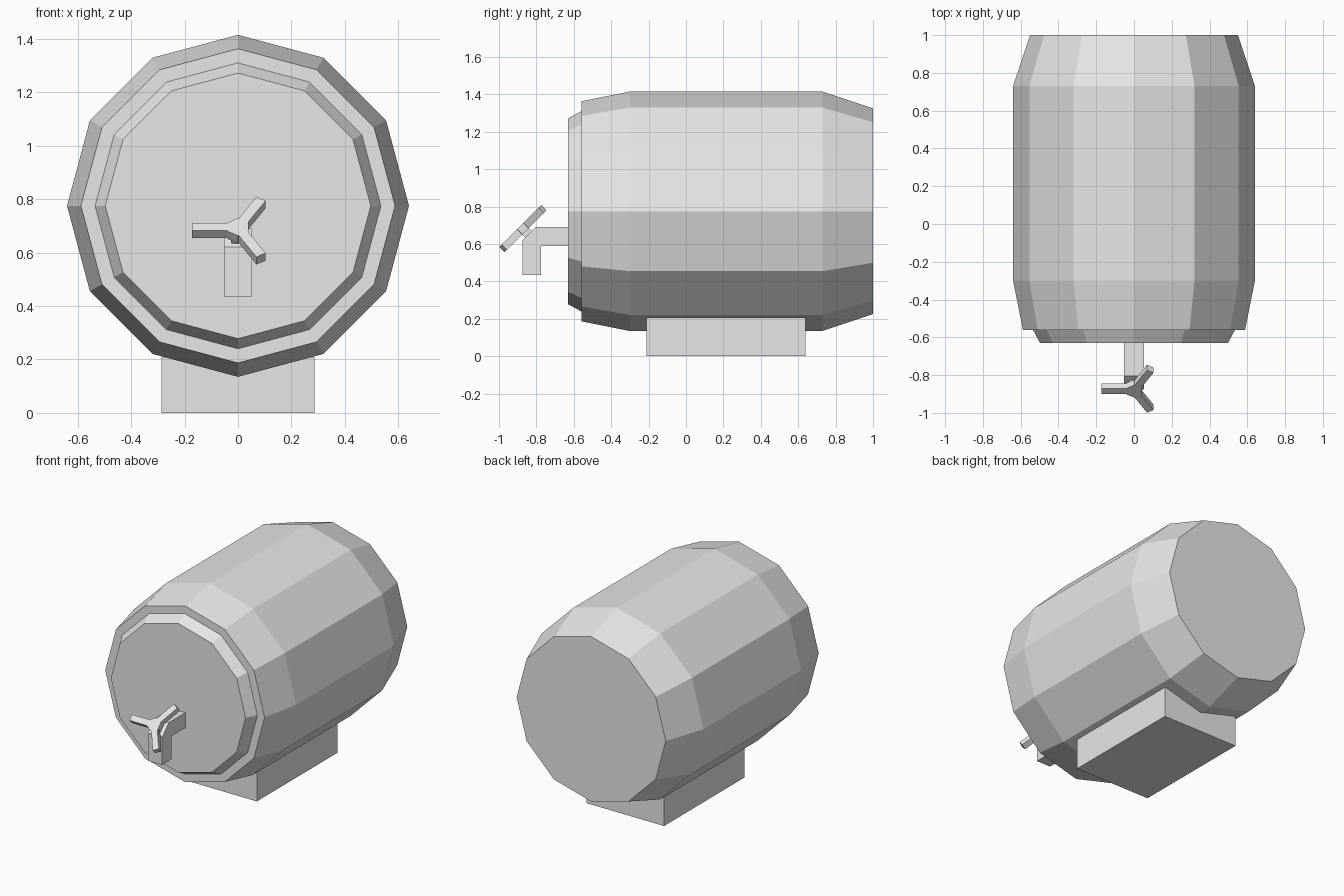
import bpy, bmesh, math
from mathutils import Matrix, Vector

default = bpy.data.objects.get("Cube")
if default:
    bpy.data.objects.remove(default, do_unlink=True)

grey = bpy.data.materials.new("light_grey")
grey.use_nodes = True
grey.diffuse_color = (0.8, 0.8, 0.8, 1)
grey.node_tree.nodes["Principled BSDF"].inputs["Base Color"].default_value = (0.8, 0.8, 0.8, 1)


def finish(name, bm, matrix=Matrix()):
    bmesh.ops.recalc_face_normals(bm, faces=bm.faces)
    mesh = bpy.data.meshes.new(name)
    bm.to_mesh(mesh)
    bm.free()
    mesh.materials.append(grey)
    obj = bpy.data.objects.new(name, mesh)
    obj.matrix_world = matrix
    bpy.context.collection.objects.link(obj)
    return obj


def box(name, low, high, matrix=Matrix()):
    low, high = Vector(low), Vector(high)
    bm = bmesh.new()
    bmesh.ops.create_cube(bm, size=1)
    for v in bm.verts:
        v.co = (low + high) / 2 + v.co * (high - low)
    return finish(name, bm, matrix)


def lathe(name, profile, sides, matrix):
    """Turn (height, radius) pairs around local z and cap both ends."""
    bm = bmesh.new()
    rings = []
    for h, r in profile:
        angles = [2 * math.pi * i / sides for i in range(sides)]
        rings.append([bm.verts.new((r * math.sin(a), r * math.cos(a), h)) for a in angles])
    for a, b in zip(rings, rings[1:]):
        for i in range(sides):
            j = (i + 1) % sides
            bm.faces.new((a[i], a[j], b[j], b[i]))
    bm.faces.new(rings[0])
    bm.faces.new(rings[-1])
    return finish(name, bm, matrix)


# Twelve-sided barrel with its stepped front lid
lying = Matrix.Translation((0, 0, 0.775)) @ Matrix.Rotation(-math.pi / 2, 4, "X")
lathe("barrel", [(-0.63, 0.497), (-0.56, 0.535), (-0.56, 0.588), (-0.3, 0.64),
                 (0.73, 0.64), (1.0, 0.55)], 12, lying)

# Block under the barrel
box("stand", (-0.286, -0.21, 0), (0.286, 0.64, 0.208))

# Square tap pipe with a chamfered elbow, extruded across its width
bm = bmesh.new()
outline = [(-0.62, 0.69), (-0.805, 0.69), (-0.875, 0.62), (-0.875, 0.435),
           (-0.775, 0.435), (-0.775, 0.59), (-0.62, 0.59)]
side = bm.faces.new([bm.verts.new((-0.053, y, z)) for y, z in outline])
extruded = bmesh.ops.extrude_face_region(bm, geom=[side])["geom"]
bmesh.ops.translate(bm, vec=(0.106, 0, 0),
                    verts=[e for e in extruded if isinstance(e, bmesh.types.BMVert)])
finish("tap_pipe", bm)

# Three-armed tap handle, tilted to sit on the elbow
tilt = Matrix.Translation((0, -0.872, 0.682)) @ Matrix.Rotation(math.pi / 4, 4, "X")
lathe("handle_hub", [(-0.02, 0.046), (0.02, 0.046)], 6, tilt)
box("handle_stem", (-0.025, -0.025, -0.06), (0.025, 0.025, 0), tilt)
for label, angle in (("right", 180), ("upper", 60), ("lower", -60)):
    spin = tilt @ Matrix.Rotation(math.radians(angle), 4, "Z")
    box(f"handle_arm_{label}", (0.03, -0.02, -0.02), (0.172, 0.02, 0.02), spin)
